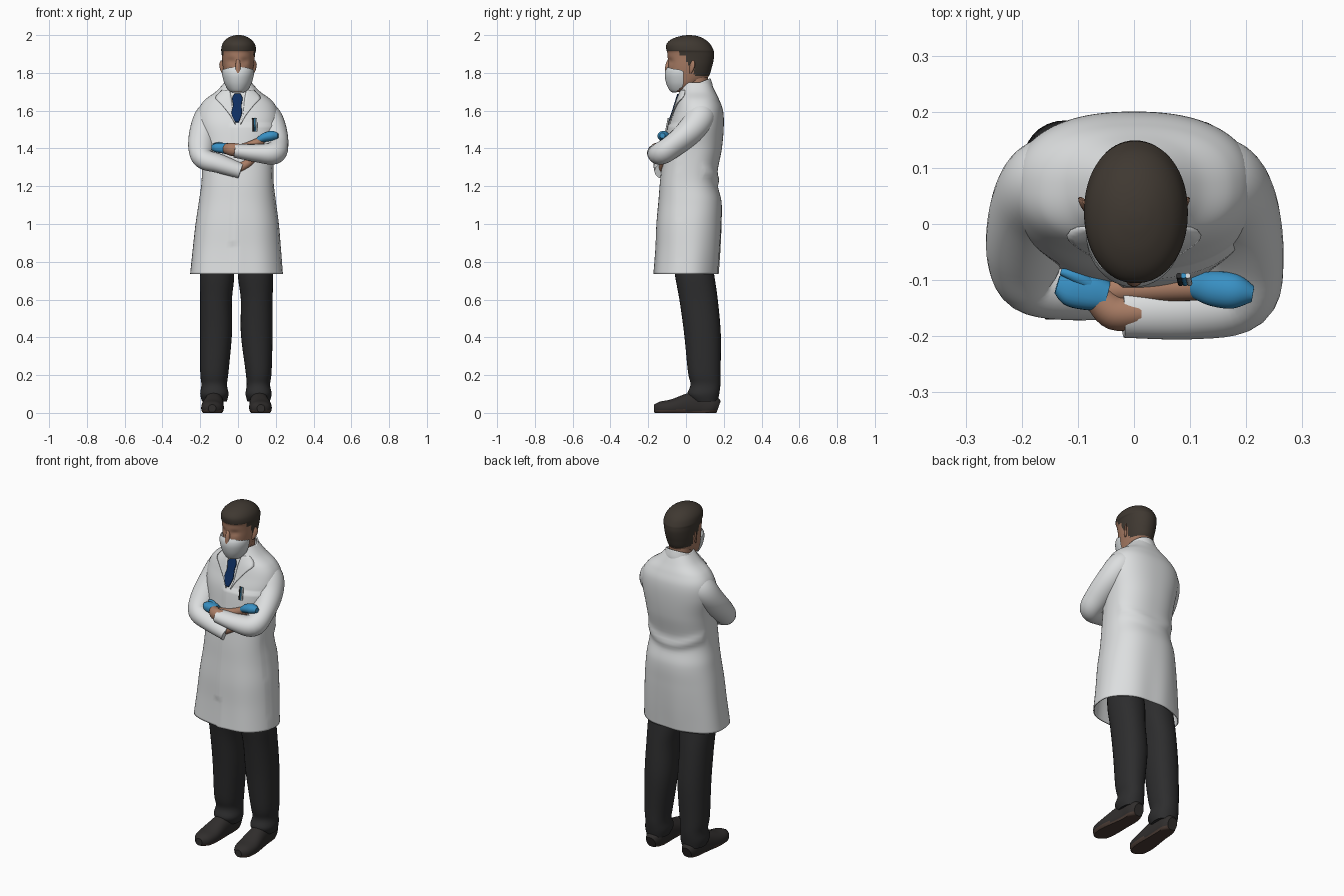
import bpy, bmesh, math
from mathutils import Vector
from mathutils.bvhtree import BVHTree

if "Cube" in bpy.data.objects:
    bpy.data.objects.remove(bpy.data.objects["Cube"])

def material(name, r, g, b):
    m = bpy.data.materials.new(name)
    m.diffuse_color = (r, g, b, 1)
    m.use_nodes = True
    m.node_tree.nodes["Principled BSDF"].inputs["Base Color"].default_value = m.diffuse_color
    return m

WHITE = material("coat_white", .72, .735, .74)
MASK = material("mask_white", .68, .71, .72)
SKIN = material("skin", .40, .205, .13)
HAIR = material("hair_brown", .05, .04, .031)
BLACK = material("trouser_black", .026, .026, .027)
SHOE = material("shoe_black", .03, .027, .026)
SOLE = material("sole_brown", .07, .045, .035)
GLOVE = material("glove_blue", .04, .28, .55)
NAVY = material("tie_navy", .004, .027, .12)

def smooth_rows(rows, steps):
    """Catmull-Rom interpolation of rows of numbers."""
    out = []
    for i in range(len(rows) - 1):
        a, b, c, d = (rows[max(0, min(len(rows) - 1, i + k))] for k in (-1, 0, 1, 2))
        for s in range(steps):
            t = s / steps
            out.append([.5 * (2 * q + (r - p) * t + (2 * p - 5 * q + 4 * r - w) * t * t
                              + (3 * q - p - 3 * r + w) * t ** 3) for p, q, r, w in zip(a, b, c, d)])
    return out + [list(rows[-1])]

def skin_rings(name, rings, mats, caps=True, fn=None, keep=None, rule=None, thick=0):
    bm = bmesh.new()
    loops = [[bm.verts.new(fn(v) if fn else v) for v in ring] for ring in rings]
    n = len(loops[0])
    for a, b in zip(loops, loops[1:]):
        for i in range(n):
            bm.faces.new((a[i], a[(i + 1) % n], b[(i + 1) % n], b[i]))
    if caps:
        bm.faces.new(loops[0][::-1])
        bm.faces.new(loops[-1])
    bmesh.ops.recalc_face_normals(bm, faces=bm.faces)
    if rule:
        for f in bm.faces:
            f.material_index = rule(f.calc_center_median())
    if keep:
        bad = [f for f in bm.faces if not keep(f.calc_center_median())]
        bmesh.ops.delete(bm, geom=bad, context='FACES')
    return finish(name, bm, mats, thick)

def finish(name, bm, mats, thick=0):
    me = bpy.data.meshes.new(name)
    bm.to_mesh(me)
    bm.free()
    for m in mats:
        me.materials.append(m)
    ob = bpy.data.objects.new(name, me)
    bpy.context.collection.objects.link(ob)
    if thick:
        ob.modifiers.new("thickness", 'SOLIDIFY').thickness = thick
    return ob

def oval(a, p):
    c, s = math.cos(a), math.sin(a)
    return (math.copysign(abs(c) ** (2 / p), c), math.copysign(abs(s) ** (2 / p), s))

def loft(name, rows, *mats, n=40, p=2.0, steps=5, **kw):
    """Horizontal ovals: rows are z, x min, x max, y min, y max."""
    rings = []
    for z, x0, x1, y0, y1 in smooth_rows(rows, steps):
        pts = [oval(math.tau * i / n, p) for i in range(n)]
        rings.append([Vector(((x0 + x1) / 2 + u * (x1 - x0) / 2,
                              (y0 + y1) / 2 + v * (y1 - y0) / 2, z)) for u, v in pts])
    return skin_rings(name, rings, mats, **kw)

def tube(name, rows, *mats, n=24, p=2.0, steps=6, **kw):
    """Ovals along a path: rows are x, y, z, side radius, upright radius."""
    r = smooth_rows(rows, steps)
    c = [Vector(q[:3]) for q in r]
    rings, side = [], None
    for i, q in enumerate(r):
        t = (c[min(i + 1, len(c) - 1)] - c[max(i - 1, 0)]).normalized()
        side = t.cross(Vector((0, 0, 1))) if side is None else side - t * side.dot(t)
        side.normalize()
        up = side.cross(t)
        pts = [oval(math.tau * k / n, p) for k in range(n)]
        rings.append([c[i] + side * u * q[3] + up * v * q[4] for u, v in pts])
    return skin_rings(name, rings, mats, **kw)

# Coat body with overlapping front, skirt folds and a curved back waist fold
def coat_shape(v):
    a = math.atan2(v.y, v.x)
    k = 1 + .012 * math.sin(7 * a + 1) * max(0, min(1, (1.2 - v.z) / .4))
    v = Vector((v.x * k, v.y * k, v.z))
    if v.y < -.03 and v.x > -.03 and v.z < 1.52:
        v.y -= .011
    if v.y > .08:
        v.y += .013 * math.exp(-((v.z - 1.235 - v.x * v.x * 1.5) / .026) ** 2)
    return v

coat = loft("coat_body", [
    (.735, -.255, .235, -.16, .172), (.87, -.24, .225, -.15, .182), (1.0, -.225, .215, -.145, .188),
    (1.12, -.207, .2, -.135, .188), (1.24, -.192, .188, -.125, .163), (1.4, -.195, .195, -.105, .19),
    (1.52, -.215, .215, -.088, .2), (1.6, -.21, .21, -.062, .196), (1.655, -.178, .178, -.045, .177),
    (1.7, -.118, .118, -.03, .155), (1.75, -.07, .07, -.012, .13)],
    WHITE, n=96, p=2.35, steps=8, caps=False, fn=coat_shape, thick=.006)
surface = BVHTree.FromPolygons([v.co for v in coat.data.vertices], [p.vertices[:] for p in coat.data.polygons])

# Thin pieces laid on the front of the coat: rows are z, x left, x right
def plate(name, rows, mat, gap, cols=6):
    bm = bmesh.new()
    grid = []
    for z, a, b in smooth_rows(rows, 4):
        line = []
        for i in range(cols + 1):
            x = a + (b - a) * i / cols
            hit = surface.ray_cast(Vector((x, -1, z)), Vector((0, 1, 0)))[0]
            line.append(bm.verts.new((x, (hit.y if hit else -.02) - gap, z)))
        grid.append(line)
    for r, s in zip(grid, grid[1:]):
        for i in range(cols):
            bm.faces.new((r[i], s[i], s[i + 1], r[i + 1]))
    bmesh.ops.recalc_face_normals(bm, faces=bm.faces)
    if sum(f.normal.y for f in bm.faces) > 0:
        bmesh.ops.reverse_faces(bm, faces=bm.faces)
    return finish(name, bm, [mat], .006)

plate("tie", [(1.69, -.018, .014), (1.665, -.031, .024), (1.63, -.026, .019), (1.585, -.034, .02),
              (1.54, -.014, .004)], NAVY, .012)
for s, side in ((-1, "right"), (1, "left")):
    plate(side + "_lapel", [(1.71, s * .045, s * .085), (1.67, s * .036, s * .12), (1.635, s * .032, s * .09),
                            (1.58, s * .027, s * .045), (1.53, s * .012, s * .016)], WHITE, .008)

# Standing collar, lower at the front and open over the tie
loft("collar", [(1.675, -.105, .105, -.033, .14), (1.72, -.09, .09, -.03, .142), (1.768, -.077, .077, -.025, .13)],
     WHITE, n=48, caps=False, thick=.008, keep=lambda c: not (abs(c.x) < .045 and c.y < .04),
     fn=lambda v: Vector((v.x, v.y, v.z + (v.y - .12) * .4)))

# Clipped pens at the chest
for x, mat in ((.083, BLACK), (.091, GLOVE), (.099, MASK)):
    tube("pen", [(x, -.106, 1.49, .005, .005), (x - .003, -.092, 1.56, .005, .005)], mat, n=10, steps=2)

# Folded arms: sleeves, bare wrists and gloved hands
tube("right_sleeve", [(-.09, .08, 1.62, .06, .06), (-.15, .075, 1.57, .08, .075), (-.182, .03, 1.49, .073, .074),
                      (-.194, -.05, 1.4, .061, .07), (-.182, -.105, 1.345, .054, .056),
                      (-.1, -.118, 1.32, .048, .056), (.015, -.125, 1.28, .04, .042)], WHITE, n=32)
tube("left_sleeve", [(.09, .08, 1.62, .06, .06), (.15, .075, 1.57, .08, .075), (.183, .03, 1.5, .073, .074),
                     (.198, -.06, 1.42, .061, .07), (.188, -.13, 1.375, .06, .062),
                     (.1, -.15, 1.375, .048, .056), (-.02, -.158, 1.388, .036, .045)], WHITE, n=32)
tube("left_wrist", [(.01, -.158, 1.39, .028, .034), (-.035, -.157, 1.395, .032, .034),
                    (-.065, -.13, 1.4, .026, .026)], SKIN)
tube("left_glove", [(-.052, -.128, 1.398, .028, .029), (-.08, -.12, 1.402, .034, .028),
                    (-.115, -.114, 1.404, .032, .024), (-.137, -.108, 1.405, .016, .014)], GLOVE, p=2.5)
tube("left_thumb", [(-.06, -.12, 1.412, .012, .012), (-.1, -.095, 1.422, .012, .011),
                    (-.13, -.085, 1.42, .006, .006)], GLOVE, n=12)
tube("right_wrist", [(0, -.12, 1.295, .026, .026), (.055, -.11, 1.325, .026, .024),
                     (.09, -.108, 1.38, .024, .024), (.125, -.112, 1.45, .022, .022)], SKIN)
tube("bare_forearm", [(-.05, -.118, 1.39, .024, .022), (.04, -.115, 1.405, .024, .024),
                      (.12, -.112, 1.44, .024, .022)], SKIN)
tube("right_glove", [(.108, -.11, 1.44, .022, .017), (.14, -.115, 1.458, .031, .024),
                     (.18, -.12, 1.467, .031, .026), (.212, -.125, 1.468, .014, .014)], GLOVE)

# Neck and head; hair is split off by hairline height
tube("neck", [(0, .06, 1.62, .062, .066), (0, .055, 1.72, .06, .064), (0, .05, 1.82, .058, .062)], SKIN, n=32)

def hairline(c):
    if c.y < -.035:
        return c.z > 1.917
    if c.y < .005:
        return c.z > 1.89
    if c.y < .02:
        return c.z > 1.835
    return c.z > (1.85 if c.y < .045 else 1.785)

def face_shape(v):
    if v.y < -.04:  # eye hollows
        v.y += .008 * math.exp(-((v.z - 1.862) / .017) ** 2 - ((abs(v.x) - .036) / .022) ** 2)
    return v

loft("head", [(1.7, -.03, .03, -.08, -.02), (1.73, -.055, .055, -.09, .05), (1.775, -.07, .07, -.093, .115),
              (1.83, -.08, .082, -.094, .137), (1.88, -.085, .088, -.097, .148), (1.908, -.087, .092, -.099, .148),
              (1.922, -.089, .096, -.104, .145), (1.95, -.084, .09, -.104, .13), (1.972, -.07, .075, -.086, .108),
              (1.988, -.049, .053, -.054, .08), (1.997, -.026, .03, -.018, .05), (2.0, -.008, .012, .008, .024)],
     SKIN, HAIR, n=64, p=2.1, steps=6, fn=face_shape, rule=lambda c: int(hairline(c)))
tube("nose", [(0, -.086, 1.875, .009, .008), (0, -.097, 1.84, .013, .012), (0, -.1, 1.8, .015, .012)], SKIN, n=14)
for s, side in ((-1, "right"), (1, "left")):
    tube(side + "_ear", [(s * .078, .022, 1.798, .004, .006), (s * .083, .028, 1.815, .008, .012),
                         (s * .087, .034, 1.845, .007, .018), (s * .086, .036, 1.866, .003, .007)], SKIN, n=14)

# Face mask wrapped around nose and chin, narrowing toward the ears
loft("face_mask", [(1.695, -.035, .035, -.068, .03), (1.706, -.05, .05, -.086, .04), (1.74, -.07, .07, -.103, .06),
                   (1.78, -.082, .082, -.112, .07), (1.808, -.085, .085, -.11, .07), (1.83, -.08, .08, -.1, .06)],
     MASK, n=72, steps=8, keep=lambda c: c.y < -.012 and c.z < 1.832 - (c.y + .11) * .22
     and c.z > 1.69 + max(0, c.y + .06) * .9)

# Trouser legs and shoes
for side, d, top, mid, low in (("right", -1, (-.2, -.02), (-.2, -.032), (-.2, -.05)),
                               ("left", 1, (.0, .185), (.015, .183), (.04, .178))):
    loft(side + "_trouser_leg", [(.06, low[0] + .01, low[1] - .01, .035, .168), (.1, *low, .008, .176),
                                 (.15, low[0] + .006, low[1] - .008, .024, .182), (.22, *low, .01, .183),
                                 (.42, *mid, -.01, .184), (.6, *mid, -.035, .168), (.74, *top, -.06, .148),
                                 (.92, top[0] + .02, top[1] - .02, -.08, .12)], BLACK, n=32, p=2.2)
    x = sum(low) / 2
    tube(side + "_shoe", [(x, .172, .03, .03, .034), (x, .14, .04, .046, .055), (x, .08, .045, .048, .07),
                          (x + d * .004, .02, .04, .052, .066), (x + d * .01, -.07, .028, .06, .045),
                          (x + d * .012, -.135, .024, .05, .036), (x + d * .012, -.17, .024, .02, .02)],
         SHOE, SOLE, n=28, p=2.3, rule=lambda c: int(c.z < .014),
         fn=lambda v: Vector((v.x, v.y, max(v.z, 0))))

# Smooth shading with sharp edges kept
bpy.ops.object.select_all(action='SELECT')
bpy.context.view_layer.objects.active = coat
bpy.ops.object.shade_smooth_by_angle(angle=math.radians(40))
